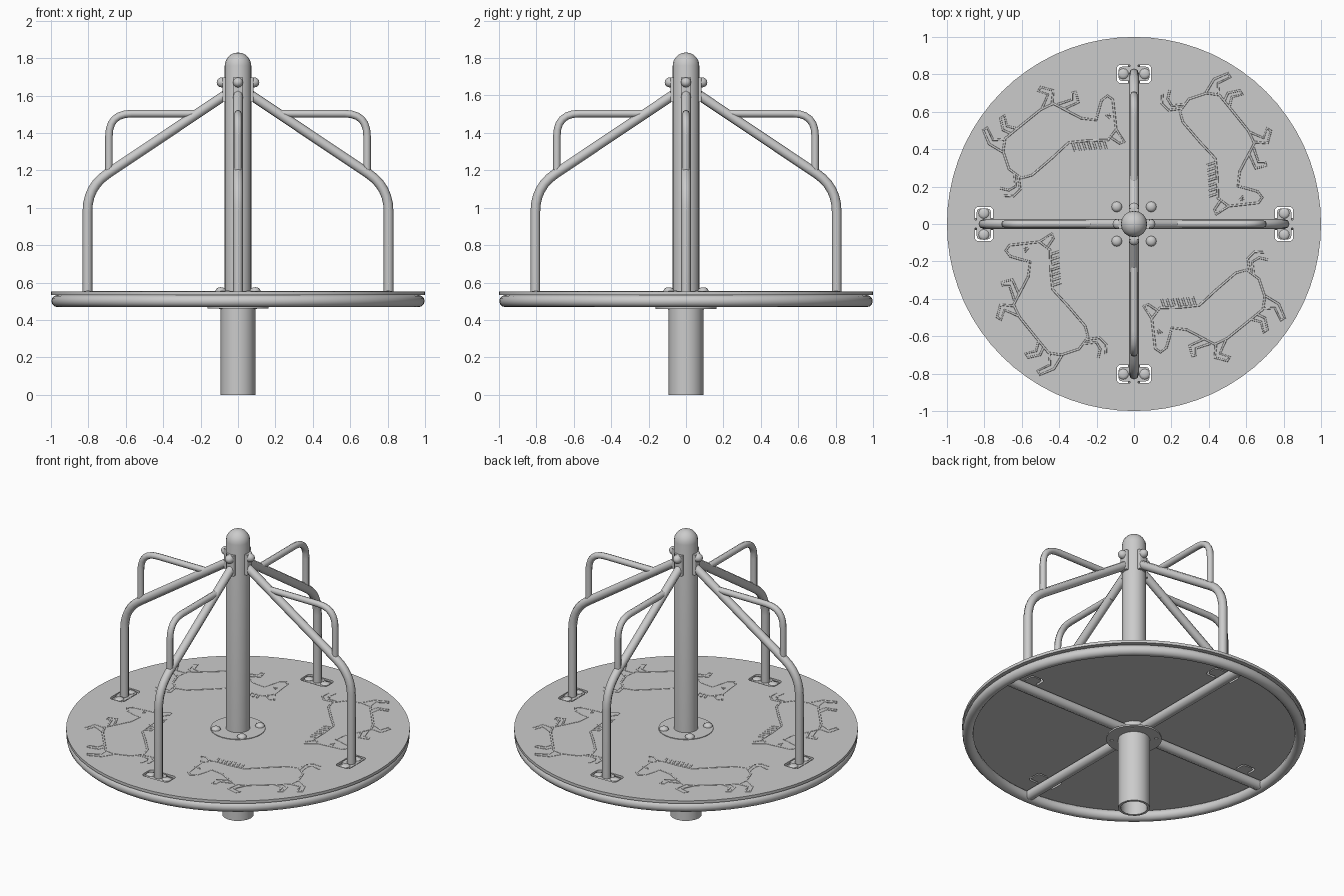
import bpy, bmesh
from math import sin, cos, pi, radians
from mathutils import Matrix, Vector

if "Cube" in bpy.data.objects:
    bpy.data.objects.remove(bpy.data.objects["Cube"])


def add(name, data, turn=0.0):
    ob = bpy.data.objects.new(name, data)
    bpy.context.collection.objects.link(ob)
    ob.rotation_euler.z = turn
    return ob


def smooth(ob, angle=40):
    bpy.context.view_layer.objects.active = ob
    bpy.ops.object.select_all(action='DESELECT')
    ob.select_set(True)
    bpy.ops.object.shade_smooth_by_angle(angle=radians(angle))


def lathe(name, profile, sides, closed=False, matrix=Matrix(), turn=0.0):
    """Revolve (radius, height) points around z."""
    verts, faces, n = [], [], len(profile)
    for i in range(sides):
        a = 2 * pi * i / sides
        verts += [matrix @ Vector((r * cos(a), r * sin(a), z)) for r, z in profile]
    for i in range(sides):
        j = (i + 1) % sides
        for k in range(n if closed else n - 1):
            m = (k + 1) % n
            faces.append((i * n + k, j * n + k, j * n + m, i * n + m))
    me = bpy.data.meshes.new(name)
    me.from_pydata(verts, [], faces)
    bm = bmesh.new()
    bm.from_mesh(me)
    bmesh.ops.remove_doubles(bm, verts=bm.verts, dist=1e-5)
    bmesh.ops.recalc_face_normals(bm, faces=bm.faces)
    bm.to_mesh(me)
    bm.free()
    ob = add(name, me, turn)
    smooth(ob)
    return ob


def tube(name, paths, radius, turn=0.0, res=2):
    """Round bar along one or more open 3D paths."""
    cu = bpy.data.curves.new(name, 'CURVE')
    cu.dimensions = '3D'
    cu.bevel_depth, cu.bevel_resolution, cu.use_fill_caps = radius, res, True
    for pts in paths:
        sp = cu.splines.new('POLY')
        sp.points.add(len(pts) - 1)
        for p, c in zip(sp.points, pts):
            p.co = (*c, 1)
    return add(name, cu, turn)


def plate(name, loops, z, half_thick, turn=0.0):
    """Flat sheet from nested 2D outlines; inner outlines become holes."""
    cu = bpy.data.curves.new(name, 'CURVE')
    cu.dimensions, cu.fill_mode, cu.extrude = '2D', 'BOTH', half_thick
    for pts in loops:
        sp = cu.splines.new('POLY')
        sp.points.add(len(pts) - 1)
        for p, c in zip(sp.points, pts):
            p.co = (*c, 0, 1)
        sp.use_cyclic_u = True
    ob = add(name, cu, turn)
    ob.location.z = z
    return ob


def rounded_rect(cx, hx, hy, rad):
    pts = []
    for q, (sx, sy) in enumerate([(1, 1), (-1, 1), (-1, -1), (1, -1)]):
        for k in range(4):
            a = pi / 2 * (q + k / 3)
            pts.append((cx + sx * (hx - rad) + rad * cos(a), sy * (hy - rad) + rad * sin(a)))
    return pts


def fillet(p0, corner, p1, dist, steps=6):
    """Rounded bend at a corner in the x-z plane."""
    c = Vector(corner)
    a = c + (Vector(p0) - c).normalized() * dist
    b = c + (Vector(p1) - c).normalized() * dist
    mid = [a.lerp(c, t / steps).lerp(c.lerp(b, t / steps), t / steps) for t in range(steps + 1)]
    return [(p[0], 0, p[1]) for p in [Vector(p0), *mid, Vector(p1)]]


def bolt(name, matrix, r, h, turn=0.0):
    lathe(name, [(0, h), (r * .5, h * .9), (r * .85, h * .6), (r, h * .2), (r, 0), (0, 0)],
          12, matrix=matrix, turn=turn)


quarters = [k * pi / 2 for k in range(4)]

# deck with four slots for the feet
circle = [(cos(2 * pi * i / 72), sin(2 * pi * i / 72)) for i in range(72)]
slot = rounded_rect(.802, .049, .092, .02)
slots = [[(x * cos(t) - y * sin(t), x * sin(t) + y * cos(t)) for x, y in slot] for t in quarters]
plate("deck", [circle] + slots, .543, .009)

# rim ring below the deck
lathe("rim_ring", [(.966 + .032 * cos(a), .501 + .032 * sin(a))
                   for a in [2 * pi * k / 12 for k in range(12)]], 72, closed=True)

# ground post, bearing flanges, centre column with dome
lathe("ground_post", [(.093, .465), (.093, 0), (.078, 0), (.078, .44), (0, .44)], 16)
lathe("lower_flange", [(.07, .46), (.162, .46), (.162, .47), (.07, .47)], 32, closed=True)
lathe("bearing_housing", [(.09, .468), (.09, .535)], 16)
lathe("upper_flange", [(0, .556), (.16, .556), (.16, .55)], 32)
dome = [(.071 * cos(a), 1.76 + .07 * sin(a)) for a in [pi / 2 * k / 5 for k in range(6)]]
lathe("column", [(.071, .54)] + dome, 16)

# horse strokes: (along, outward) in one quarter of the deck
horse = [
    [(-.39, .55), (-.385, .585), (-.345, .59), (-.29, .56), (-.25, .535), (-.2, .6), (-.175, .68),
     (-.15, .76), (-.08, .785), (.06, .80), (.165, .81), (.22, .77), (.265, .68), (.253, .6),
     (.2, .57), (.07, .56), (-.06, .555), (-.14, .49), (-.22, .415), (-.29, .425), (-.39, .55)],
    [(-.29, .425), (-.275, .345), (-.25, .36), (-.24, .41)],
    [(-.17, .7), (-.25, .67), (-.28, .72), (-.26, .73), (-.235, .705), (-.165, .74)],
    [(-.145, .765), (-.2, .81), (-.165, .87), (-.14, .865), (-.165, .815), (-.09, .785)],
    [(.08, .8), (.11, .85), (.08, .9), (.105, .905), (.14, .85), (.125, .81)],
    [(.17, .81), (.215, .85), (.19, .92), (.215, .925), (.245, .85), (.225, .77)],
    [(.255, .62), (.3, .56), (.35, .56), (.385, .6)],
    [(.26, .645), (.305, .59), (.345, .6), (.37, .64)],
    [(-.325, .5), (-.305, .515), (-.31, .49)],
]
for k in range(7):  # mane hairs
    a, r = -.2 + k * .021, .43 + k * .018
    horse.append([(a, r), (a + .02, r - .04)])
strokes = [[(r, t, 0) for t, r in s] for s in horse]
for t in quarters:
    ob = tube("horse_relief", strokes, .006, t + pi / 4, res=1)
    ob.location.z, ob.scale.z = .552, .5

# bent arms, hand loops, spokes and fixings
arm = fillet((.805, .54), (.805, 1.11), (.065, 1.605), .13)
loop = fillet((.69, 1.18), (.69, 1.503), (.2, 1.503), .12)
for t in quarters:
    tube("arm", [arm], .026, t)
    tube("hand_loop", [loop], .02, t)
    tube("deck_spoke", [[(.08, 0, .502), (.945, 0, .502)]], .031, t)
    plate("foot_plate", [rounded_rect(.803, .038, .082, .018)], .541, .005, t)
    plate("foot_tab", [rounded_rect(.803, .052, .022, .004)], .541, .004, t)
    for s in (-1, 1):
        bolt("foot_bolt", Matrix.Translation((.803, s * .057, .545)), .028, .012, t)
    plate("arm_bracket", [rounded_rect(.07, .014, .027, .006)], 1.63, .065, t)
    bolt("arm_bolt", Matrix.Translation((.082, 0, 1.67)) @ Matrix.Rotation(pi / 2, 4, 'Y'),
         .027, .032, t)
    bolt("flange_bolt", Matrix.Translation((.092, .092, .555)), .028, .02, t)
    bolt("lower_flange_bolt", Matrix.Translation((.092, .092, .461)) @ Matrix.Rotation(pi, 4, 'X'),
         .01, .004, t)
